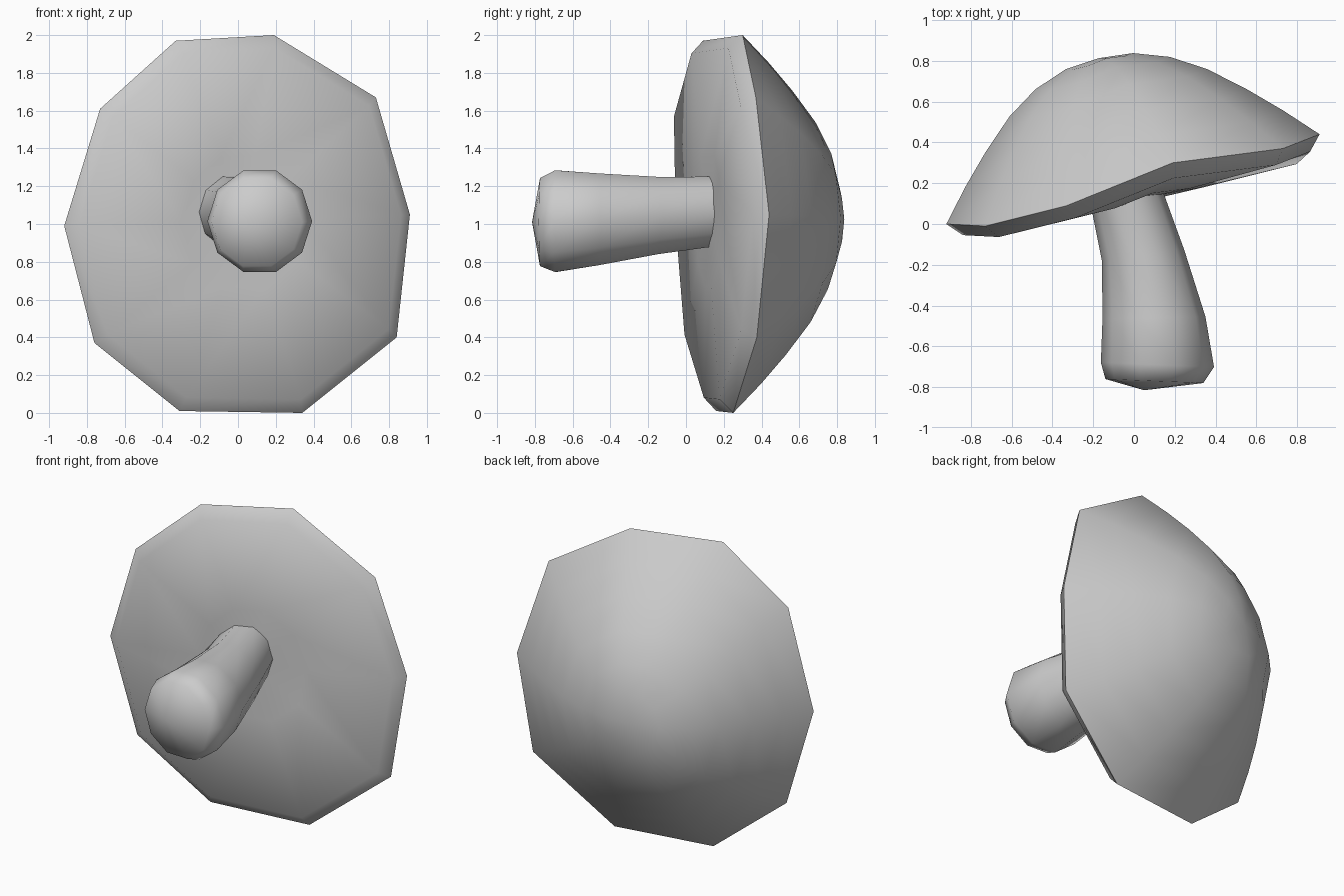
import bpy, math
from mathutils import Vector

if "Cube" in bpy.data.objects:
    bpy.data.objects.remove(bpy.data.objects["Cube"])


def skin(name, rings, start=None, end=None):
    """Bridge equal-sized rings, closing each end with a fan to a point."""
    n = len(rings[0])
    verts = [v for ring in rings for v in ring]
    faces = []
    for k in range(len(rings) - 1):
        for i in range(n):
            j = (i + 1) % n
            faces.append((k*n + i, k*n + j, (k + 1)*n + j, (k + 1)*n + i))
    for tip, base in ((start, 0), (end, (len(rings) - 1)*n)):
        if tip is not None:
            verts.append(tip)
            t = len(verts) - 1
            for i in range(n):
                a, b = base + i, base + (i + 1) % n
                faces.append((b, a, t) if base == 0 else (a, b, t))
    me = bpy.data.meshes.new(name)
    me.from_pydata(verts, [], faces)
    ob = bpy.data.objects.new(name, me)
    bpy.context.collection.objects.link(ob)
    bpy.ops.object.select_all(action='DESELECT')
    ob.select_set(True)
    bpy.context.view_layer.objects.active = ob
    bpy.ops.object.mode_set(mode='EDIT')
    bpy.ops.mesh.select_all(action='SELECT')
    bpy.ops.mesh.normals_make_consistent(inside=False)
    bpy.ops.object.mode_set(mode='OBJECT')
    bpy.ops.object.shade_smooth_by_angle(angle=math.radians(60))
    return ob


# Cap: uneven ten-sided rim, scaled and lifted along the tilted cap axis
rim = [Vector(p) for p in (
    (0.19, 0.30, 2.0), (0.73, 0.37, 1.67), (0.91, 0.44, 1.05), (0.84, 0.375, 0.40),
    (0.34, 0.25, 0.0), (-0.31, 0.16, 0.01), (-0.76, 0.05, 0.37), (-0.92, 0.0, 0.99),
    (-0.73, -0.01, 1.61), (-0.33, 0.09, 1.97))]
centre = Vector((0, 0.22, 1.02))
axis = Vector((-0.234, 0.972, 0))
# (scale, height) from the underside, around the rim, up over the dome
profile = [(0.35, -0.10), (0.93, -0.072), (1, 0), (0.85, 0.155), (0.70, 0.295),
           (0.53, 0.435), (0.36, 0.535), (0.18, 0.595)]


def cap_point(p, s, d):
    shift = Vector((-0.05 * max(d, 0), 0, 0))
    return centre + (p - centre) * s + axis * d + shift


cap_rings = [[cap_point(p, s, d) for p in rim] for s, d in profile]
skin("mushroom_cap", cap_rings, cap_point(centre, 0, -0.10), cap_point(centre, 0, 0.61))

# Stem: curved and tapered, (x, y, z, radius, tilt) per ring
sections = [(0.10, -0.77, 1.01, 0.245, -0.04), (0.115, -0.69, 1.015, 0.283, -0.04),
            (0.098, -0.46, 1.025, 0.255, 0.02), (0.045, -0.155, 1.045, 0.215, 0.12),
            (-0.035, 0.125, 1.065, 0.195, 0.2), (-0.06, 0.20, 1.07, 0.195, 0.24)]
stem_rings = []
for x, y, z, r, tilt in sections:
    ring = []
    for i in range(10):
        a = math.tau * i / 10
        c = r * math.cos(a)
        ring.append(Vector((x + c * (1 - 0.5 * abs(tilt)), y + tilt * c, z + r * math.sin(a))))
    stem_rings.append(ring)
skin("mushroom_stem", stem_rings, Vector((0.05, -0.815, 1.01)), Vector((-0.06, 0.20, 1.07)))
